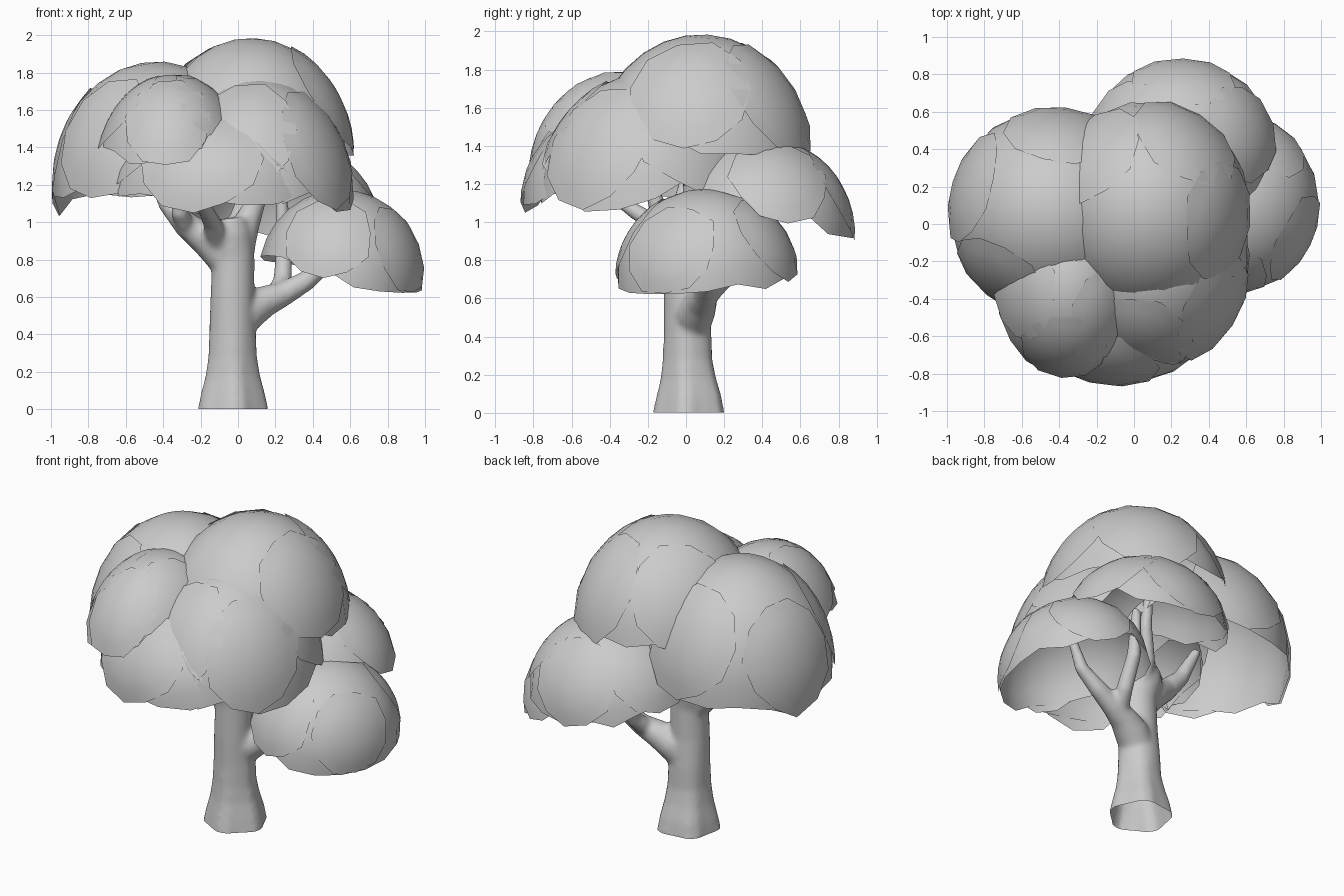
import bpy
import bmesh
import random
from math import sin, cos, pi, radians
from mathutils import Vector

random.seed(4)
if "Cube" in bpy.data.objects:
    bpy.data.objects.remove(bpy.data.objects["Cube"])


def make_material(name, color):
    mat = bpy.data.materials.new(name)
    mat.use_nodes = True
    mat.diffuse_color = color
    mat.node_tree.nodes["Principled BSDF"].inputs["Base Color"].default_value = color
    return mat


GREY = make_material("plain_grey", (0.6, 0.6, 0.6, 1))


def finish(bm, name):
    mesh = bpy.data.meshes.new(name)
    for face in bm.faces:
        face.smooth = True
    bm.to_mesh(mesh)
    bm.free()
    mesh.materials.append(GREY)
    obj = bpy.data.objects.new(name, mesh)
    bpy.context.collection.objects.link(obj)
    return obj


def bridge(bm, a, b):
    for i in range(len(a)):
        j = (i + 1) % len(a)
        bm.faces.new((a[i], a[j], b[j], b[i]))


# --- foliage: curved leaf sheets lying on ellipsoids, open below ---
def add_sheet(bm, center, radii, azimuth, polar, spread, segs, rings, lift):
    """A round sheet on an ellipsoid, centred on one direction, ragged at the rim."""
    az, po = radians(azimuth), radians(polar)
    axis = Vector((sin(po) * cos(az), sin(po) * sin(az), cos(po)))
    u = Vector((cos(po) * cos(az), cos(po) * sin(az), -sin(po)))
    v = axis.cross(u)

    def place(angle, turn, scale):
        d = axis * cos(angle) + (u * cos(turn) + v * sin(turn)) * sin(angle)
        return bm.verts.new([c + r * k * scale for c, r, k in zip(center, radii, d)])

    ragged = [random.uniform(0.93, 1.05) for _ in range(segs)]
    pole = place(0, 0, 1 + lift * 0.3)
    last = None
    for k in range(1, rings + 1):
        t = k / rings
        ring = []
        for i in range(segs):
            reach = 1 + (ragged[i] - 1) * t * t
            ring.append(place(radians(spread) * t * reach, 2 * pi * i / segs,
                              1 + lift * (0.3 + 0.7 * t)))
        if last:
            bridge(bm, last, ring)
        else:
            for i in range(segs):
                bm.faces.new((pole, ring[i], ring[(i + 1) % segs]))
        last = ring


def foliage(name, center, radii, azimuth, tilt, spread):
    bm = bmesh.new()
    add_sheet(bm, center, radii, azimuth, tilt, spread, 18, 7, 0)
    # smaller overlapping sheets hang around the outer side
    for turn in (-75, 0, 75):
        turn += random.uniform(-10, 10)
        rim = spread + tilt * cos(radians(turn))
        add_sheet(bm, center, radii, azimuth + turn, rim - 30, 33, 11, 4, 0.015)
    bmesh.ops.recalc_face_normals(bm, faces=bm.faces)
    return finish(bm, name)


foliage("crown_top_foliage", (0.07, 0.08, 1.34), (0.55, 0.58, 0.645), 60, 4, 83)
foliage("right_foliage", (-0.43, 0.06, 1.2), (0.56, 0.56, 0.66), 165, 9, 91)
foliage("front_right_foliage", (-0.35, -0.32, 1.25), (0.41, 0.5, 0.54), 255, 15, 67)
foliage("front_left_foliage", (0.1, -0.2, 1.12), (0.52, 0.58, 0.66), 325, 14, 78)
foliage("front_lower_foliage", (-0.08, -0.3, 1.12), (0.6, 0.56, 0.5), 260, 18, 76)
foliage("back_foliage", (0.25, 0.4, 0.95), (0.51, 0.48, 0.49), 85, 17, 75)
foliage("left_lower_foliage", (0.55, 0.11, 0.72), (0.44, 0.475, 0.455), -20, 12, 89)


# --- trunk and branches: tapered tubes fused into one skin ---
def add_limb(bm, points, segs=14, flare=0.0):
    """points are (x, y, z, radius); flare shapes root lobes on the first rings."""
    pos = [Vector(p[:3]) for p in points]
    last = None
    for k, p in enumerate(points):
        tangent = (pos[min(k + 1, len(pos) - 1)] - pos[max(k - 1, 0)]).normalized()
        u = Vector((0, 1, 0)).cross(tangent).normalized()
        v = tangent.cross(u)
        lobes = flare * max(0, 1 - k / 5)
        ring = []
        for i in range(segs):
            a = 2 * pi * i / segs
            r = p[3] * (1 + lobes * cos(5 * a + 1))
            ring.append(bm.verts.new(pos[k] + (u * cos(a) + v * sin(a)) * r))
        if last:
            bridge(bm, last, ring)
        else:
            bm.faces.new(ring[::-1])
        last = ring
    bm.faces.new(last)


LIMBS = [
    # right fork and its two twigs
    [(-0.04, 0, 0.76, 0.09), (-0.17, -0.02, 0.91, 0.09), (-0.28, -0.04, 0.99, 0.07),
     (-0.38, -0.02, 1.1, 0.05), (-0.47, 0.02, 1.3, 0.03)],
    [(-0.27, -0.04, 0.95, 0.055), (-0.31, -0.14, 1.05, 0.05), (-0.29, -0.22, 1.3, 0.03)],
    # front branch
    [(-0.1, -0.03, 0.88, 0.07), (-0.14, -0.18, 1.0, 0.05), (-0.2, -0.36, 1.12, 0.035),
     (-0.22, -0.45, 1.3, 0.025)],
    # upright centre branch
    [(-0.01, 0, 0.8, 0.09), (0.04, 0.02, 0.98, 0.075), (0.11, 0.03, 1.15, 0.05),
     (0.18, 0.02, 1.4, 0.03)],
    # back branch
    [(0, 0.03, 0.85, 0.07), (0.0, 0.12, 1.02, 0.05), (0.06, 0.18, 1.2, 0.04),
     (0.08, 0.24, 1.45, 0.025)],
    # left bough and its twig
    [(-0.03, 0.02, 0.44, 0.1), (0.06, 0.05, 0.53, 0.105), (0.15, 0.08, 0.58, 0.085),
     (0.25, 0.1, 0.62, 0.066), (0.37, 0.11, 0.69, 0.055), (0.49, 0.1, 0.79, 0.042),
     (0.58, 0.1, 1.0, 0.025)],
    [(0.2, 0.1, 0.6, 0.055), (0.24, 0.2, 0.7, 0.05), (0.245, 0.29, 0.88, 0.044),
     (0.23, 0.3, 1.2, 0.03)],
]

bm = bmesh.new()
add_limb(bm, [(-0.03, 0.02, -0.03, 0.19), (-0.03, 0.02, 0.08, 0.17),
              (-0.03, 0.015, 0.18, 0.145), (-0.03, 0.01, 0.28, 0.13),
              (-0.03, 0.01, 0.42, 0.125), (-0.03, 0, 0.6, 0.118),
              (-0.025, 0, 0.8, 0.115), (-0.05, 0, 0.93, 0.13),
              (-0.06, 0, 1.02, 0.115)], 20, 0.08)
for limb in LIMBS:
    add_limb(bm, limb)
bmesh.ops.recalc_face_normals(bm, faces=bm.faces)
draft = finish(bm, "trunk_draft")
remesh = draft.modifiers.new("fuse", "REMESH")
remesh.mode = "VOXEL"
remesh.voxel_size = 0.015
soften = draft.modifiers.new("soften", "SMOOTH")
soften.factor = 0.5
soften.iterations = 8

# trim the fused trunk at the ground so its foot is open and hollow
bm = bmesh.new()
bm.from_object(draft, bpy.context.evaluated_depsgraph_get())
bmesh.ops.bisect_plane(bm, geom=bm.verts[:] + bm.edges[:] + bm.faces[:],
                       plane_co=(0, 0, 0.002), plane_no=(0, 0, 1), clear_inner=True)
finish(bm, "trunk_and_branches")
bpy.data.objects.remove(draft)
